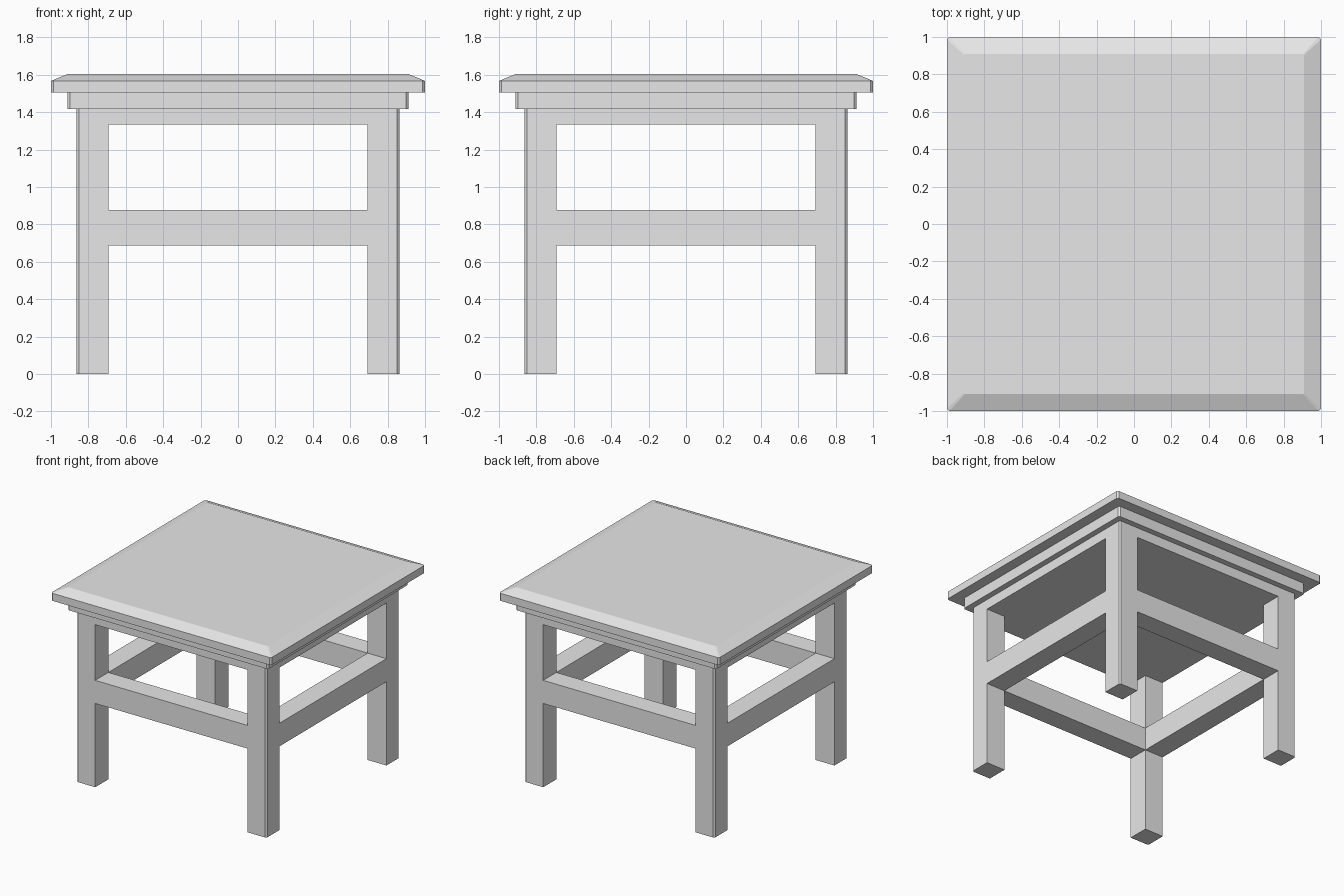
import bpy
import bmesh

cube = bpy.data.objects.get("Cube")
if cube:
    bpy.data.objects.remove(cube, do_unlink=True)

grey = bpy.data.materials.new("light grey")
grey.use_nodes = True
colour = (0.8, 0.8, 0.8, 1)
grey.diffuse_color = colour
grey.node_tree.nodes["Principled BSDF"].inputs["Base Color"].default_value = colour


def loft(name, rings):
    """Join matching horizontal outlines, each (points, z), into a closed solid."""
    bm = bmesh.new()
    loops = [[bm.verts.new((x, y, z)) for x, y in pts] for pts, z in rings]
    n = len(loops[0])
    for low, high in zip(loops, loops[1:]):
        for i in range(n):
            j = (i + 1) % n
            bm.faces.new((low[i], low[j], high[j], high[i]))
    bm.faces.new(loops[0][::-1])
    bm.faces.new(loops[-1])
    bmesh.ops.recalc_face_normals(bm, faces=bm.faces)
    mesh = bpy.data.meshes.new(name)
    bm.to_mesh(mesh)
    bm.free()
    mesh.materials.append(grey)
    obj = bpy.data.objects.new(name, mesh)
    bpy.context.collection.objects.link(obj)
    return obj


def square(h, c=0.013):
    """Square outline of half width h with cut corners."""
    k = h - c
    return [(k, -h), (h, -k), (h, k), (k, h), (-k, h), (-h, k), (-h, -k), (-k, -h)]


OUTER, INNER, CUT = 0.864, 0.693, 0.013
APRON_Z = 1.335

# Table top with a sloped rim, the moulding below it, and the solid apron
loft("table_top", [(square(1.0), 1.505), (square(1.0), 1.567),
                   (square(0.91, 0.006), 1.604)])
loft("moulding", [(square(0.912), 1.417), (square(0.912), 1.505)])
loft("apron", [(square(OUTER, CUT), APRON_Z), (square(OUTER, CUT), 1.417)])

# Legs, with the outer corner cut
leg = [(INNER, INNER), (OUTER, INNER), (OUTER, OUTER - CUT),
       (OUTER - CUT, OUTER), (INNER, OUTER)]
for side, sx in (("left", 1), ("right", -1)):
    for end, sy in (("front", -1), ("back", 1)):
        pts = [(sx * x, sy * y) for x, y in leg]
        loft(f"{end}_{side}_leg", [(pts, 0), (pts, APRON_Z)])

# Stretcher rails between the legs, flush with their faces
rail = [(-INNER, INNER), (INNER, INNER), (INNER, OUTER), (-INNER, OUTER)]
for name, turn in (("back", lambda x, y: (x, y)), ("front", lambda x, y: (x, -y)),
                   ("left", lambda x, y: (y, x)), ("right", lambda x, y: (-y, x))):
    pts = [turn(x, y) for x, y in rail]
    loft(f"{name}_rail", [(pts, 0.688), (pts, 0.878)])
